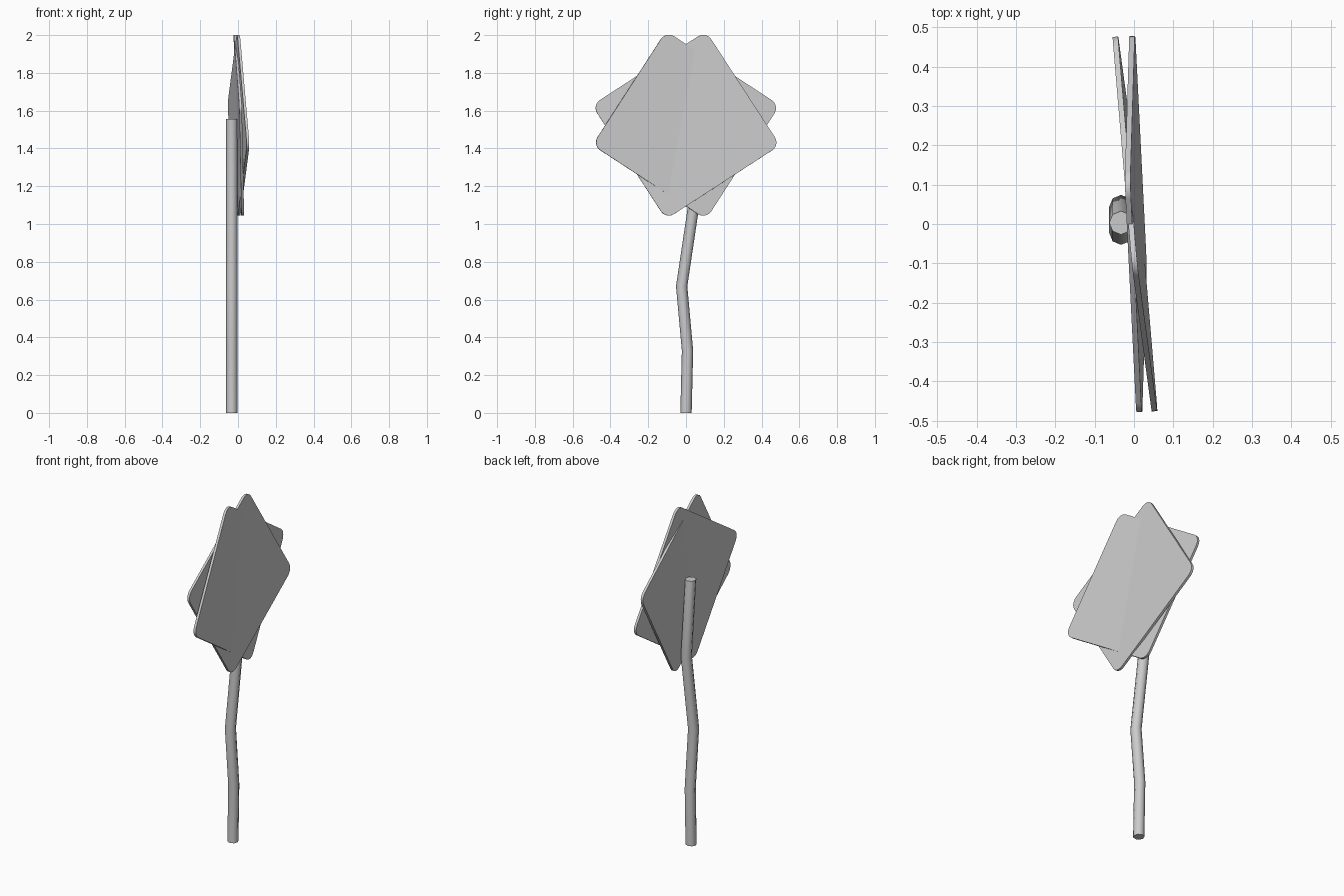
import bpy, bmesh, math
from mathutils import Matrix, Vector

cube = bpy.data.objects.get("Cube")
if cube:
    bpy.data.objects.remove(cube, do_unlink=True)


def make_material(name, value):
    mat = bpy.data.materials.new(name)
    mat.use_nodes = True
    colour = (value, value, value, 1)
    mat.diffuse_color = colour
    mat.node_tree.nodes["Principled BSDF"].inputs["Base Color"].default_value = colour
    return mat


grey = make_material("light grey", 0.6)


def add_object(name, bm):
    bmesh.ops.recalc_face_normals(bm, faces=bm.faces)
    mesh = bpy.data.meshes.new(name)
    bm.to_mesh(mesh)
    bm.free()
    mesh.materials.append(grey)
    obj = bpy.data.objects.new(name, mesh)
    bpy.context.collection.objects.link(obj)
    bpy.ops.object.select_all(action="DESELECT")
    obj.select_set(True)
    bpy.context.view_layer.objects.active = obj
    bpy.ops.object.shade_smooth_by_angle(angle=math.radians(50))
    return obj


def sign_plate(name, turn, x, lean_y, lean_z):
    """Thin square with rounded corners, turned in its plane and slightly leaning."""
    side, thickness, radius = 0.72, 0.014, 0.05
    bm = bmesh.new()
    bmesh.ops.create_cube(bm, size=1, matrix=Matrix.Diagonal((thickness, side, side, 1)))
    corners = [e for e in bm.edges if abs((e.verts[0].co - e.verts[1].co).x) > thickness / 2]
    bmesh.ops.bevel(bm, geom=corners, offset=radius, segments=5, profile=0.5, affect="EDGES")
    obj = add_object(name, bm)
    lean = Vector((1, 0, 0)).rotation_difference(Vector((1, -lean_y, -lean_z)))
    spin = Matrix.Rotation(math.radians(turn), 4, "X")
    obj.matrix_world = Matrix.Translation((x, 0, 1.523)) @ lean.to_matrix().to_4x4() @ spin


# Two crossing plates
sign_plate("left_turned_plate", -33, 0.0025, -0.1, -0.023)
sign_plate("right_turned_plate", 33, 0.0045, -0.026, -0.037)

# Crooked pole: (y, z) of each bend
bends = [(0, 0), (0.008, 0.33), (-0.023, 0.67), (0.044, 1.12), (0.003, 1.555)]
sides, radius, pole_x = 8, 0.03, -0.033
bm = bmesh.new()
rings = []
for y, z in bends:
    angles = [math.tau * i / sides for i in range(sides)]
    rings.append([bm.verts.new((pole_x + radius * math.cos(a), y + radius * math.sin(a), z))
                  for a in angles])
for low, high in zip(rings, rings[1:]):
    for i in range(sides):
        j = (i + 1) % sides
        bm.faces.new((low[i], low[j], high[j], high[i]))
bm.faces.new(rings[0])
bm.faces.new(rings[-1])
add_object("bent_pole", bm)
